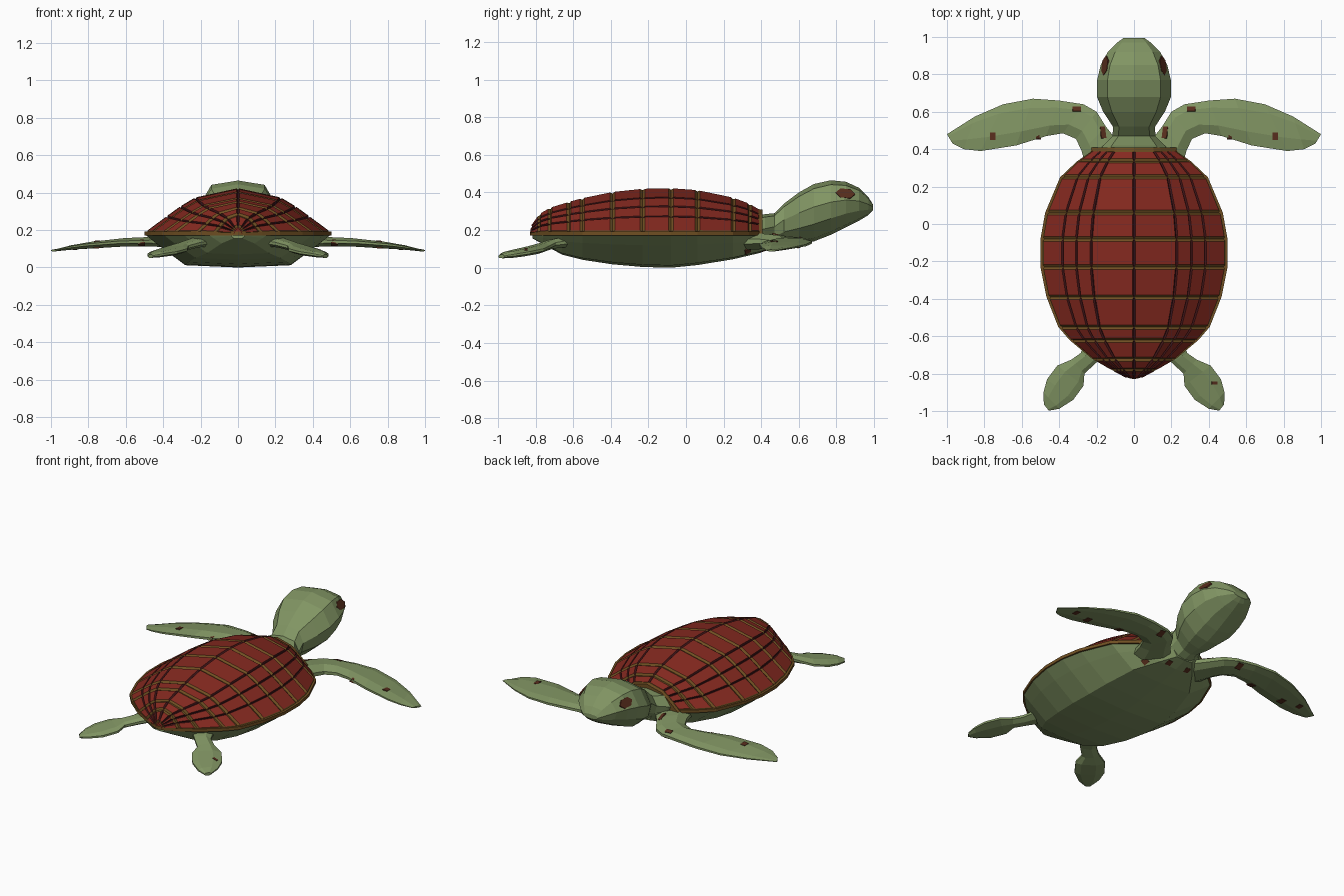
import bpy, bmesh, math
from mathutils import Vector
from mathutils.bvhtree import BVHTree

if "Cube" in bpy.data.objects:
    bpy.data.objects.remove(bpy.data.objects["Cube"])


def mat(name, rgb):
    m = bpy.data.materials.new(name)
    m.diffuse_color = (*rgb, 1)
    m.use_nodes = True
    m.node_tree.nodes["Principled BSDF"].inputs["Base Color"].default_value = m.diffuse_color
    return m


GREEN = mat("skin green", (0.22, 0.30, 0.125))
RED = mat("shell red", (0.235, 0.022, 0.014))
DARK = mat("groove maroon", (0.055, 0.008, 0.010))
BROWN = mat("seam brown", (0.16, 0.078, 0.016))
SPOT = mat("spot brown", (0.095, 0.026, 0.012))


def finish(bm, name, mats):
    me = bpy.data.meshes.new(name)
    bm.to_mesh(me)
    bm.free()
    ob = bpy.data.objects.new(name, me)
    bpy.context.collection.objects.link(ob)
    for m in mats:
        me.materials.append(m)
    return ob


def loft(rings):
    """Skin a row of equal-length closed rings with capped ends."""
    bm = bmesh.new()
    rows = [[bm.verts.new(p) for p in r] for r in rings]
    n = len(rows[0])
    for a, b in zip(rows, rows[1:]):
        for i in range(n):
            j = (i + 1) % n
            bm.faces.new((a[i], a[j], b[j], b[i]))
    bm.faces.new(rows[0])
    bm.faces.new(rows[-1])
    bmesh.ops.recalc_face_normals(bm, faces=bm.faces)
    return bm


def mirrored(half):
    """Half profile (first and last on the centre line) to full ring."""
    return half + [(-x, z) for x, z in reversed(half[1:-1])]


# Shell: rows of (y, half width, top z), each cell a raised scute
BASE = 0.182
shell_rows = [(0.39, 0.215, 0.30), (0.335, 0.295, 0.333), (0.25, 0.385, 0.365),
              (0.06, 0.465, 0.405), (-0.08, 0.49, 0.415), (-0.23, 0.49, 0.412),
              (-0.39, 0.458, 0.395), (-0.55, 0.395, 0.362), (-0.62, 0.335, 0.343),
              (-0.72, 0.215, 0.312), (-0.775, 0.12, 0.28), (-0.82, 0.03, 0.215)]
arch = [(1, 0), (0.77, 0.36), (0.62, 0.59), (0.46, 0.79), (0, 1)]
arch = arch + [(-x, f) for x, f in reversed(arch[:-1])]


def arch_ring(y, w, t):
    return [Vector((x * w, y, BASE + f * (t - BASE))) for x, f in arch]


def scute(bm, a, b, c, d, first, last):
    """Raised plate on quad a-b (across), d-c (next row), with coloured edges."""
    no = (b - a + c - d).cross(d - a + c - b).normalized()
    no = no if no.z > 0 else -no
    wide = ((b - a).length + (c - d).length) / 2
    deep = ((d - a).length + (c - b).length) / 2
    u0 = min(0.25, (0.016 if first else 0.006) / wide)
    u1 = 1 - min(0.25, (0.016 if last else 0.006) / wide)
    v = min(0.2, 0.0125 / deep)

    def at(p, q):
        return a.lerp(b, p).lerp(d.lerp(c, p), q) + no * 0.009
    low = [bm.verts.new(p) for p in (a, b, c, d)]
    top = [bm.verts.new(p) for p in (at(u0, v), at(u1, v), at(u1, 1 - v), at(u0, 1 - v))]
    faces = [bm.faces.new(top)]
    for i in range(4):
        j = (i + 1) % 4
        f = bm.faces.new((low[i], low[j], top[j], top[i]))
        rim = (first and i == 3) or (last and i == 1)
        f.material_index = 2 if i % 2 == 0 or rim else 1
        faces.append(f)
    faces[0].normal_update()
    if faces[0].normal.dot(no) < 0:
        bmesh.ops.reverse_faces(bm, faces=faces)


bm = bmesh.new()
rings = [arch_ring(*r) for r in shell_rows]
cols = len(arch) - 1
for p, q in zip(rings, rings[1:]):
    for i in range(cols):
        scute(bm, p[i], p[i + 1], q[i + 1], q[i], i == 0, i == cols - 1)
finish(bm, "shell", [RED, DARK, BROWN])

# Shell collar over the neck and tail edge
finish(loft([arch_ring(0.384, 0.232, 0.312), arch_ring(0.408, 0.226, 0.308)]),
       "shell_collar", [BROWN])
finish(loft([arch_ring(-0.818, 0.032, 0.218), arch_ring(-0.826, 0.022, 0.208)]),
       "shell_tail_edge", [RED])

# Shell rim: the outline as a thin slab
outline = [(w + 0.01, y) for y, w, t in shell_rows] + [(0, -0.83)]
outline += [(-x, y) for x, y in reversed(outline[:-1])]
finish(loft([[(x, y, z) for x, y in outline] for z in (0.172, 0.192)]),
       "shell_rim", [BROWN])

# Belly: rows of (y, half width, bottom z)
belly_rows = [(0.47, 0.10, 0.105), (0.39, 0.22, 0.078), (0.25, 0.385, 0.045),
              (0.06, 0.466, 0.014), (-0.08, 0.494, 0.0), (-0.23, 0.494, 0.004),
              (-0.39, 0.462, 0.018), (-0.55, 0.398, 0.042), (-0.66, 0.29, 0.07),
              (-0.76, 0.155, 0.125), (-0.815, 0.04, 0.155)]
sag = mirrored([(0, 0), (1, 0), (0.86, 0.32), (0.57, 0.93), (0, 1)])
belly = finish(loft([[(x * w, y, 0.174 + f * (b - 0.174)) for x, f in sag]
                     for y, w, b in belly_rows]), "belly", [GREEN])

# Head and neck: rows of (y, half width, bottom z, top z)
head_rows = [(0.36, 0.21, 0.08, 0.27), (0.42, 0.165, 0.09, 0.285),
             (0.47, 0.115, 0.11, 0.29), (0.52, 0.112, 0.125, 0.34),
             (0.60, 0.165, 0.128, 0.40), (0.68, 0.198, 0.14, 0.445),
             (0.77, 0.197, 0.175, 0.465), (0.85, 0.178, 0.215, 0.457),
             (0.92, 0.14, 0.25, 0.425), (0.97, 0.09, 0.28, 0.375),
             (0.995, 0.055, 0.305, 0.335)]
skull = mirrored([(0, 1), (0.72, 0.84), (1, 0.2), (0.88, -0.4), (0.45, -0.88), (0, -1)])
head = finish(loft([[(x * w, y, (lo + hi) / 2 + f * (hi - lo) / 2) for x, f in skull]
                    for y, w, lo, hi in head_rows]), "head", [GREEN])

# Flippers: stations of (leading xy, trailing xy, z, thickness)
front_st = [((0.07, 0.42), (0.25, 0.28), 0.14, 0.09), ((0.15, 0.52), (0.28, 0.39), 0.14, 0.08),
            ((0.20, 0.60), (0.31, 0.455), 0.135, 0.07), ((0.27, 0.64), (0.38, 0.485), 0.135, 0.06),
            ((0.40, 0.66), (0.47, 0.47), 0.138, 0.052), ((0.54, 0.67), (0.63, 0.42), 0.135, 0.045),
            ((0.70, 0.64), (0.82, 0.39), 0.12, 0.035), ((0.85, 0.575), (0.91, 0.40), 0.107, 0.024),
            ((1.0, 0.48), (0.97, 0.43), 0.091, 0.01)]
hind_st = [((0.12, -0.66), (0.25, -0.60), 0.14, 0.06), ((0.20, -0.74), (0.285, -0.69), 0.127, 0.05),
           ((0.265, -0.80), (0.335, -0.725), 0.11, 0.046), ((0.27, -0.865), (0.41, -0.757), 0.095, 0.044),
           ((0.325, -0.94), (0.465, -0.83), 0.08, 0.04), ((0.40, -0.988), (0.484, -0.90), 0.069, 0.034),
           ((0.455, -0.998), (0.482, -0.965), 0.06, 0.02)]
blade = [(0, 0.15), (0.2, 0.42), (0.7, 0.5), (1, 0.15)]
blade += [(k, -h) for k, h in reversed(blade)]


def flipper(name, stations, s):
    rings = []
    for (lx, ly), (tx, ty), z, th in stations:
        rings.append([(s * (lx + k * (tx - lx)), ly + k * (ty - ly), z + h * th)
                      for k, h in blade])
    return finish(loft(rings), name, [GREEN])


def patch(name, ob, origin, direction, rx, ry, sides, m):
    """Thin plate laid on the surface that a ray hits."""
    me = ob.data
    tree = BVHTree.FromPolygons([v.co for v in me.vertices],
                                [list(p.vertices) for p in me.polygons])
    co, no, _, _ = tree.ray_cast(Vector(origin), Vector(direction))
    if co is None:
        return
    if no.dot(Vector(direction)) > 0:
        no = -no
    v_ax = (Vector((0, 1, 0)) - no * no.y).normalized()
    u_ax = v_ax.cross(no)
    rings = []
    for d in (-0.006, 0.002):
        rings.append([co + no * d + u_ax * rx * math.cos(a) + v_ax * ry * math.sin(a)
                      for a in [(i + 0.5) * math.tau / sides for i in range(sides)]])
    finish(loft(rings), name, [m])


UP, DOWN = (0, 0, 1), (0, 0, -1)
for s, tag in ((1, "right"), (-1, "left")):
    fin = flipper("front_flipper_" + tag, front_st, s)
    paddle = flipper("hind_flipper_" + tag, hind_st, s)
    # eyes
    patch("eye_" + tag, head, (s, 0.847, 0.395), (-s, 0, 0), 0.032, 0.053, 6, SPOT)
    # skin spots above and below: (x, y, half width, half depth)
    for x, y, w, d in ((0.305, 0.615, 0.032, 0.018), (0.515, 0.475, 0.014, 0.026),
                       (0.755, 0.47, 0.022, 0.028)):
        patch("flipper_spot_" + tag, fin, (s * x, y, 1), DOWN, w, d, 4, SPOT)
        patch("flipper_under_spot_" + tag, fin, (s * x, y, -1), UP, 0.026, 0.034, 4, SPOT)
    patch("flipper_under_spot_" + tag, fin, (s * 0.87, 0.50, -1), UP, 0.022, 0.03, 4, SPOT)
    patch("shoulder_spot_" + tag, fin, (s * 0.165, 0.49, 1), DOWN, 0.02, 0.045, 4, SPOT)
    for x, y in ((0.07, 0.41), (0.19, 0.33)):
        patch("chest_spot_" + tag, belly, (s * x, y, -1), UP, 0.024, 0.026, 4, SPOT)
patch("hind_flipper_spot", bpy.data.objects["hind_flipper_right"], (0.43, -0.85, 1), DOWN,
      0.022, 0.012, 4, SPOT)
